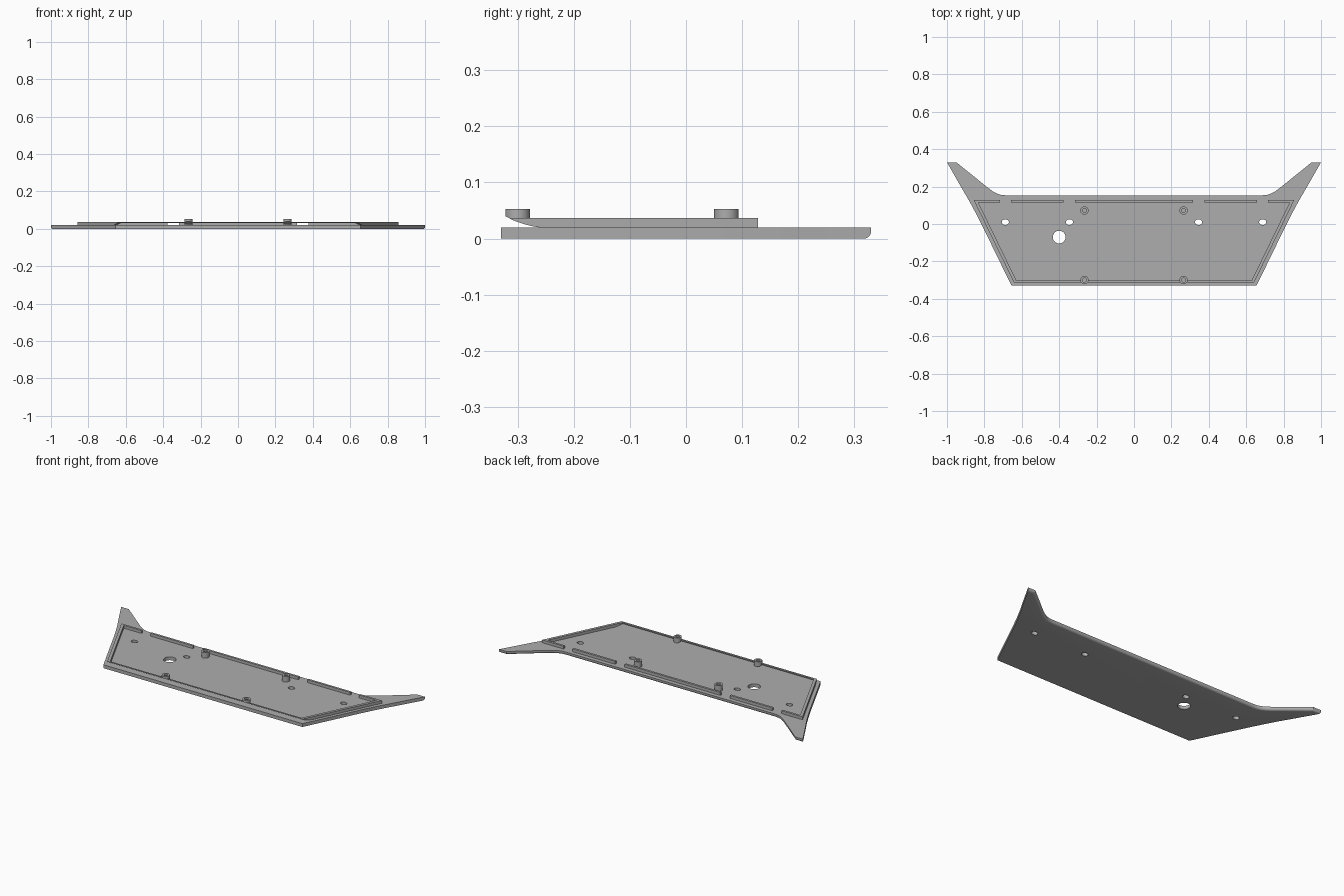
import bpy, bmesh, math
from mathutils import Matrix

if "Cube" in bpy.data.objects:
    bpy.data.objects.remove(bpy.data.objects["Cube"])

grey = bpy.data.materials.new("matte grey")
grey.use_nodes = True
grey.diffuse_color = (0.42, 0.42, 0.42, 1)
grey.node_tree.nodes["Principled BSDF"].inputs["Base Color"].default_value = grey.diffuse_color


def make_object(name, bm):
    bmesh.ops.recalc_face_normals(bm, faces=bm.faces)
    mesh = bpy.data.meshes.new(name)
    bm.to_mesh(mesh)
    bm.free()
    mesh.materials.append(grey)
    obj = bpy.data.objects.new(name, mesh)
    bpy.context.collection.objects.link(obj)
    return obj


def prism(points, start, depth, axis="z"):
    """Extrude an outline in xy along z, or an outline in yz along x."""
    bm = bmesh.new()
    place = (lambda a, b: (a, b, start)) if axis == "z" else (lambda a, b: (start, a, b))
    face = bm.faces.new([bm.verts.new(place(*p)) for p in points])
    out = bmesh.ops.extrude_face_region(bm, geom=[face])
    move = (0, 0, depth) if axis == "z" else (depth, 0, 0)
    bmesh.ops.translate(bm, verts=[v for v in out["geom"] if isinstance(v, bmesh.types.BMVert)], vec=move)
    return bm


def cylinder(name, x, y, z0, z1, rx, ry=None):
    bm = bmesh.new()
    bmesh.ops.create_cone(bm, cap_ends=True, segments=32, radius1=1, radius2=1, depth=1)
    bm.transform(Matrix.Translation((x, y, (z0 + z1) / 2)) @ Matrix.Diagonal((rx, ry or rx, z1 - z0, 1)))
    return make_object(name, bm)


def cut(target, cutter, keep=False):
    cutter.hide_render = True
    mod = target.modifiers.new("cut", "BOOLEAN")
    mod.operation, mod.solver, mod.object = "DIFFERENCE", "EXACT", cutter
    bpy.context.view_layer.objects.active = target
    bpy.ops.object.modifier_apply(modifier=mod.name)
    if not keep:
        bpy.data.objects.remove(cutter)


def mirrored(half):
    return half + [(-x, y) for x, y in reversed(half)]


def smooth(obj):
    bpy.ops.object.select_all(action="DESELECT")
    obj.select_set(True)
    bpy.context.view_layer.objects.active = obj
    bpy.ops.object.shade_smooth_by_angle(angle=math.radians(30))


# Base plate: straight flanks that flare into swept rear horns
half = [(0.655, -0.33), (0.816, 0.0), (0.847, 0.06), (0.882, 0.125), (0.92, 0.19), (0.96, 0.26), (1.0, 0.33),
        (0.95, 0.33), (0.78, 0.193), (0.757, 0.176), (0.732, 0.162), (0.708, 0.155), (0.68, 0.153)]
bm = prism(mirrored(half), 0, 0.02)
rear = [e for e in bm.edges if all(v.co.z < 0.01 and v.co.y > 0.15 for v in e.verts)
        and (abs(e.verts[0].co.y - e.verts[1].co.y) < 0.001
             or all(abs(v.co.x) < 0.951 and (abs(v.co.x) < 0.8 or v.co.y > 0.32) for v in e.verts))]
bmesh.ops.bevel(bm, geom=rear, offset=0.013, segments=5, profile=0.5, affect="EDGES", clamp_overlap=True)
plate = make_object("base_plate", bm)

# Through holes: four screw slots and one cable hole
for x in (-0.688, -0.345, 0.345, 0.688):
    cut(plate, cylinder("slot_cutter", x, 0.01, -0.1, 0.1, 0.019, 0.015))
cut(plate, cylinder("cable_cutter", -0.4, -0.07, -0.1, 0.1, 0.034))
smooth(plate)

# Curved relief beneath the front of the rim and front bosses
relief_profile = [(-0.262, 0.02), (-0.276, 0.0225), (-0.29, 0.0262), (-0.308, 0.0325), (-0.322, 0.04),
                  (-0.4, 0.04), (-0.4, 0.01), (-0.255, 0.01)]
relief = make_object("relief_cutter", prism(relief_profile, -1.2, 2.4, "x"))

# Raised rim, open at four notches along the rear
rim = make_object("raised_rim", prism(mirrored([(0.642, -0.313), (0.857, 0.128)]), 0.018, 0.019))
cut(rim, make_object("rim_inside", prism(mirrored([(0.629, -0.302), (0.832, 0.115)]), -0.1, 0.3)))
for side in (-1, 1):
    for near, far in ((0.315, 0.378), (0.657, 0.717)):
        a, b = side * near, side * far
        notch = prism([(a, 0.1), (b, 0.1), (b, 0.2), (a, 0.2)], -0.1, 0.3)
        cut(rim, make_object("notch_cutter", notch))
cut(rim, relief, keep=True)
smooth(rim)

# Four screw bosses with blind bores
for end, y in (("front", -0.3), ("rear", 0.072)):
    for side, x in (("left", 0.265), ("right", -0.265)):
        boss = cylinder(f"{end}_{side}_boss", x, y, 0.018, 0.053, 0.022)
        cut(boss, cylinder("bore_cutter", x, y, 0.038, 0.1, 0.011))
        if end == "front":
            cut(boss, relief, keep=True)
        smooth(boss)

bpy.data.objects.remove(relief)
